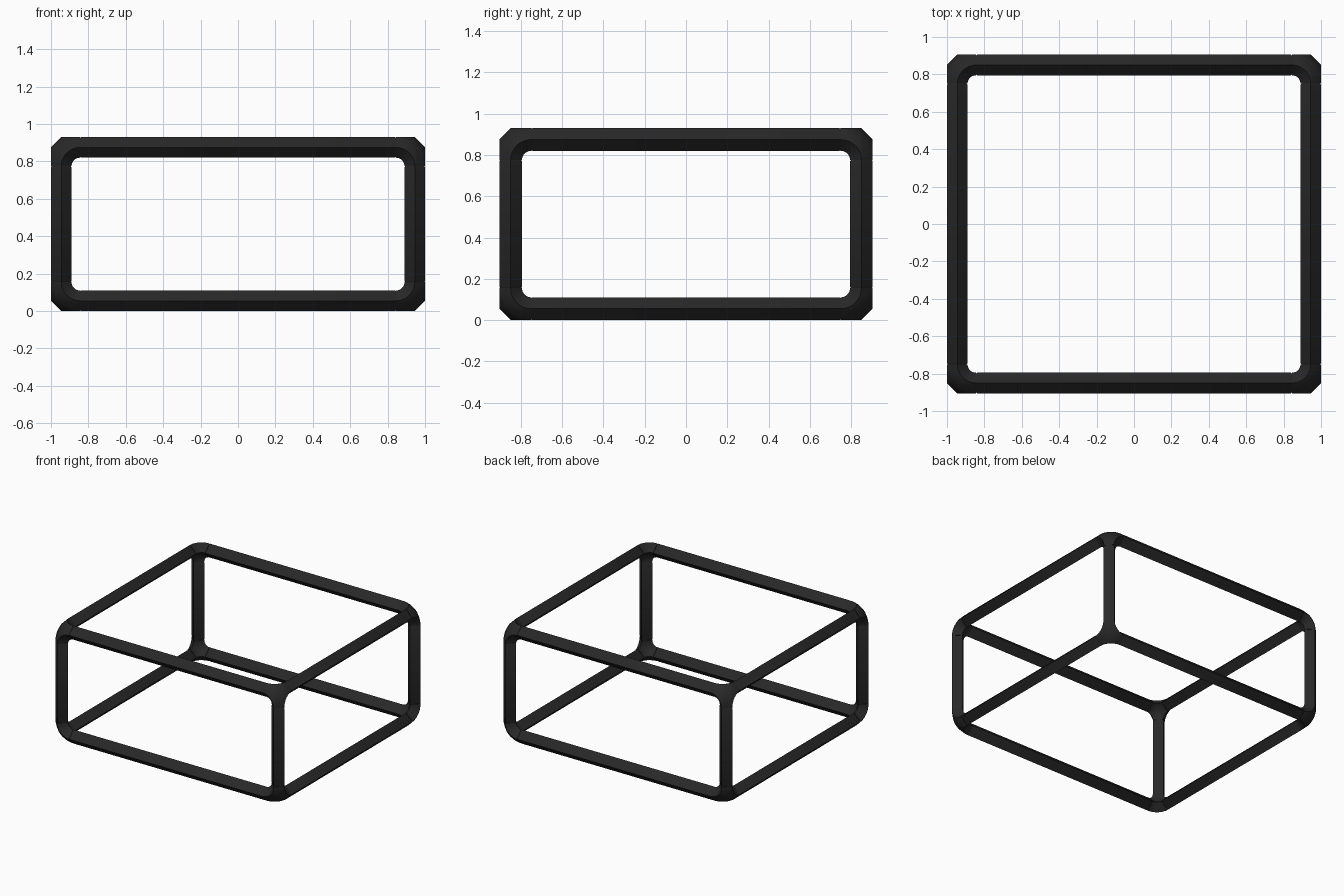
import bpy, bmesh
from math import sin, cos, pi
from mathutils import Vector
from itertools import product

if "Cube" in bpy.data.objects:
    bpy.data.objects.remove(bpy.data.objects["Cube"], do_unlink=True)

HALF = Vector((1.0, 0.905, 0.465))   # half size of the whole frame
C = 0.055                            # half width of a bar
S = 0.155                            # reach of a corner joint from the outer corner
STEPS = 8

black = bpy.data.materials.new("matte_black")
black.use_nodes = True
colour = (0.021, 0.021, 0.021, 1)
black.diffuse_color = colour
bsdf = black.node_tree.nodes["Principled BSDF"]
bsdf.inputs["Base Color"].default_value = colour
bsdf.inputs["Roughness"].default_value = 0.7


def finish(bm, name):
    bmesh.ops.recalc_face_normals(bm, faces=bm.faces)
    mesh = bpy.data.meshes.new(name)
    bm.to_mesh(mesh)
    bm.free()
    mesh.materials.append(black)
    obj = bpy.data.objects.new(name, mesh)
    bpy.context.collection.objects.link(obj)
    bpy.ops.object.select_all(action='DESELECT')
    obj.select_set(True)
    bpy.context.view_layer.objects.active = obj
    bpy.ops.object.shade_smooth_by_angle(angle=pi / 5)


def bridge(bm, a, b):
    for i in range(len(a)):
        j = (i + 1) % len(a)
        bm.faces.new((a[i], a[j], b[j], b[i]))


def bar(name, axis, signs):
    """Diamond-section bar with slightly tapered ends."""
    u, v = (axis + 1) % 3, (axis + 2) % 3
    end = HALF[axis] - S
    taper = 0.006
    bm = bmesh.new()
    rings = []
    for pos, r in ((-end, 0.92), (taper - end, 1), (end - taper, 1), (end, 0.92)):
        ring = []
        for k in range(4):
            p = Vector((0, 0, 0))
            p[axis] = pos
            p[u] = signs[0] * (HALF[u] - C) + C * r * cos(k * pi / 2)
            p[v] = signs[1] * (HALF[v] - C) + C * r * sin(k * pi / 2)
            ring.append(bm.verts.new(p))
        rings.append(ring)
    for a, b in zip(rings, rings[1:]):
        bridge(bm, a, b)
    bm.faces.new(rings[0])
    bm.faces.new(rings[-1])
    finish(bm, name)


def arc_loop(depth):
    """Three quarter arcs joining the three bars, measured inward from the corner."""
    radius = S - C - depth
    points = []
    for k in (2, 0, 1):
        i, j = (k + 1) % 3, (k + 2) % 3
        for n in range(STEPS + 1):
            t = n / STEPS * pi / 2
            p = Vector((0, 0, 0))
            p[k] = depth
            p[i] = S - radius * sin(t)
            p[j] = S - radius * cos(t)
            points.append(p)
    return points


def corner(name, signs):
    """Three-way elbow with rounded outer and inner patches."""
    bm = bmesh.new()
    hub = Vector((S, S, S))

    def add(p):
        return bm.verts.new([s * (h - q) for s, h, q in zip(signs, HALF, p)])

    edges = []
    for depth in (0, C):
        loop = arc_loop(depth)
        ball = (loop[0] - hub).length
        middle = hub - Vector((1, 1, 1)).normalized() * ball
        ring = [add(p) for p in loop]
        edges.append(ring)
        for t in (0.25, 0.5, 0.75):
            inner = [add(hub + (p.lerp(middle, t) - hub).normalized() * ball) for p in loop]
            bridge(bm, ring, inner)
            ring = inner
        tip = add(middle)
        for i in range(len(ring)):
            bm.faces.new((ring[i], ring[(i + 1) % len(ring)], tip))
    bridge(bm, *edges)
    finish(bm, name)


# Twelve bars, four along each axis
for axis, word in enumerate(("width", "depth", "upright")):
    for n, signs in enumerate(product((-1, 1), repeat=2)):
        bar(f"{word}_bar_{n + 1}", axis, signs)

# Eight corner joints
for signs in product((-1, 1), repeat=3):
    side = "left" if signs[0] > 0 else "right"
    face = "back" if signs[1] > 0 else "front"
    level = "top" if signs[2] > 0 else "bottom"
    corner(f"{level}_{face}_{side}_corner", signs)

# Stand the frame on the ground
for obj in bpy.context.collection.objects:
    if obj.type == 'MESH' and obj.name.endswith("corner") or "_bar_" in obj.name:
        obj.location.z = HALF.z
